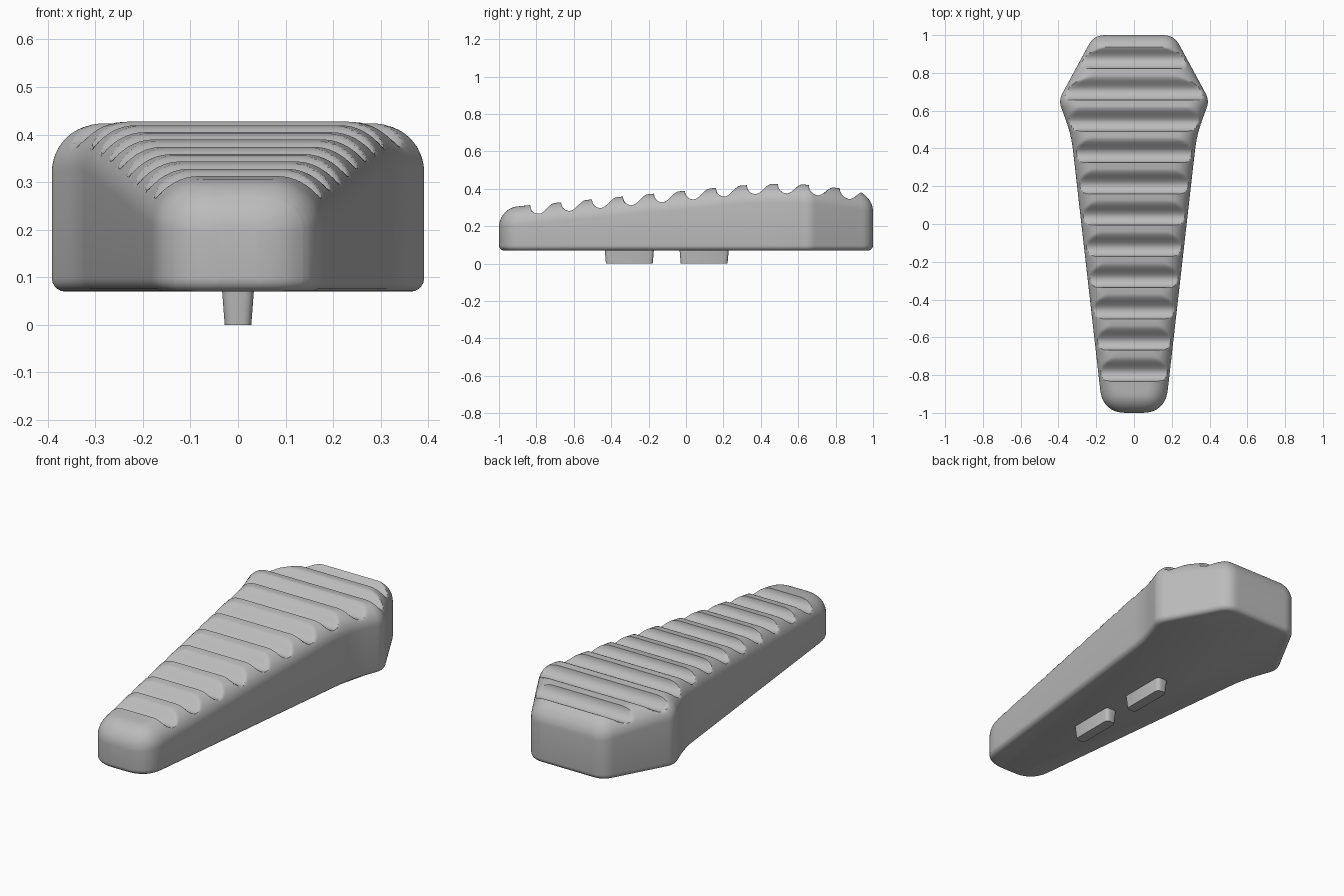
import bpy, bmesh, math
from mathutils import Vector

if "Cube" in bpy.data.objects:
    bpy.data.objects.remove(bpy.data.objects["Cube"], do_unlink=True)

grey = bpy.data.materials.new("plain grey")
grey.use_nodes = True
colour = (0.5, 0.5, 0.5, 1)
grey.diffuse_color = colour
grey.node_tree.nodes["Principled BSDF"].inputs["Base Color"].default_value = colour

BOTTOM, SHOULDER, FOOT = 0.07, 0.10, 0.028
GROOVES, FIRST, PITCH, DEPTH = 11, -0.785, 0.1655, 0.05


def finish(name, bm):
    bmesh.ops.recalc_face_normals(bm, faces=bm.faces)
    mesh = bpy.data.meshes.new(name)
    bm.to_mesh(mesh)
    bm.free()
    obj = bpy.data.objects.new(name, mesh)
    bpy.context.collection.objects.link(obj)
    mesh.materials.append(grey)
    bpy.ops.object.select_all(action='DESELECT')
    obj.select_set(True)
    bpy.context.view_layer.objects.active = obj
    bpy.ops.object.shade_smooth_by_angle(angle=math.radians(35))
    return obj


def lerp_table(table, y):
    for (y0, v0), (y1, v1) in zip(table, table[1:]):
        if y <= y1:
            return v0 + (v1 - v0) * (y - y0) / max(y1 - y0, 1e-9)
    return table[-1][1]


# Half outline in plan: corner x, corner y, rounding length
corners = [(0.165, -1, 0.125), (0.332, 0.47, 0.08), (0.399, 0.655, 0.04), (0.212, 1, 0.06)]
points = [Vector((0, -1))] + [Vector(c[:2]) for c in corners] + [Vector((0, 1))]
outline = [points[0]]
for i, (x, y, length) in enumerate(corners, 1):
    p = points[i]
    a = p + (points[i - 1] - p).normalized() * length
    b = p + (points[i + 1] - p).normalized() * length
    for k in range(11):
        t = k / 10
        outline.append(a * (1 - t) ** 2 + p * 2 * t * (1 - t) + b * t * t)
outline.append(points[-1])
widths = [(p.y, p.x) for p in outline[1:-1]]
crown = [(-1, 0.297), (0.3, 0.418), (0.46, 0.427), (0.62, 0.424), (0.79, 0.407), (1, 0.378)]


def edge_distance(p):
    best = 9
    for a, b in zip(outline, outline[1:]):
        ab = b - a
        t = min(1, max(0, (p - a).dot(ab) / ab.length_squared))
        best = min(best, (p - a - ab * t).length)
    return best


def groove(y):
    # Bowl-shaped cut with a crisp front lip and a rounded rear lip
    for i in range(GROOVES):
        s = y - (FIRST + i * PITCH)
        if -0.048 < s <= 0:
            return DEPTH * math.sqrt(1 - (s / 0.048) ** 2)
        if 0 < s < 0.085:
            return DEPTH * (0.5 + 0.5 * math.cos(math.pi * s / 0.085))
    return 0


def top_height(x, y):
    d = min(SHOULDER, edge_distance(Vector((abs(x), y))))
    drop = SHOULDER - math.sqrt(max(0, SHOULDER ** 2 - (SHOULDER - d) ** 2))
    return lerp_table(crown, y) - max(drop, groove(y))


# Stations along the length, denser at the ends and in the grooves
stations = [-1, 1] + [p.y for p in outline]
for k in range(1, 11):
    e = 1 - SHOULDER * (1 - math.cos(k * math.pi / 20))
    stations += [e, -e]
for i in range(GROOVES):
    c = FIRST + i * PITCH
    stations += [c - 0.048 * math.cos(k * math.pi / 16) for k in range(9)]
    stations += [c + 0.085 * k / 9 for k in range(1, 10)]
rows = []
for y in sorted(stations):
    if not rows or y - rows[-1] > 0.0008:
        rows.append(y)
rows[-1] = 1
N = 24
across = [math.sin(math.pi / 2 * k / N) for k in range(-N, N + 1)]

# Ribbed body: top skin
bm = bmesh.new()
grid = []
for y in rows:
    w = lerp_table(widths, y)
    grid.append([bm.verts.new((u * w, y, top_height(u * w, y))) for u in across])
for r, q in zip(grid, grid[1:]):
    for k in range(len(across) - 1):
        bm.faces.new((r[k], r[k + 1], q[k + 1], q[k]))

# Ribbed body: walls, rounded foot and base
loop = grid[0] + [r[-1] for r in grid[1:-1]] + grid[-1][::-1] + [r[0] for r in grid[-2:0:-1]]
n = len(loop)
normals = []
for i in range(n):
    t = loop[(i + 1) % n].co - loop[i - 1].co
    normals.append(Vector((-t.y, t.x, 0)).normalized())
previous = loop
for k in range(6):
    a = k * math.pi / 10
    inset, z = FOOT * (1 - math.cos(a)), BOTTOM + FOOT * (1 - math.sin(a))
    ring = []
    for v, m in zip(loop, normals):
        p = v.co + m * inset
        ring.append(bm.verts.new((p.x, p.y, z)))
    for i in range(n):
        j = (i + 1) % n
        bm.faces.new((previous[i], previous[j], ring[j], ring[i]))
    previous = ring
bm.faces.new(previous)
finish("ribbed_body", bm)

# Two tapered locating pegs underneath
for name, y in (("front_peg", -0.303), ("rear_peg", 0.097)):
    bm = bmesh.new()
    bmesh.ops.create_cube(bm, size=1)
    for v in bm.verts:
        low = v.co.z < 0
        v.co.x *= 0.056 if low else 0.068
        v.co.y = y + v.co.y * (0.25 if low else 0.264)
        v.co.z = 0 if low else BOTTOM + 0.01
    upright = [e for e in bm.edges if abs(e.verts[0].co.z - e.verts[1].co.z) > 0.01]
    bmesh.ops.bevel(bm, geom=upright, offset=0.018, segments=3, profile=0.5, affect='EDGES')
    finish(name, bm)
